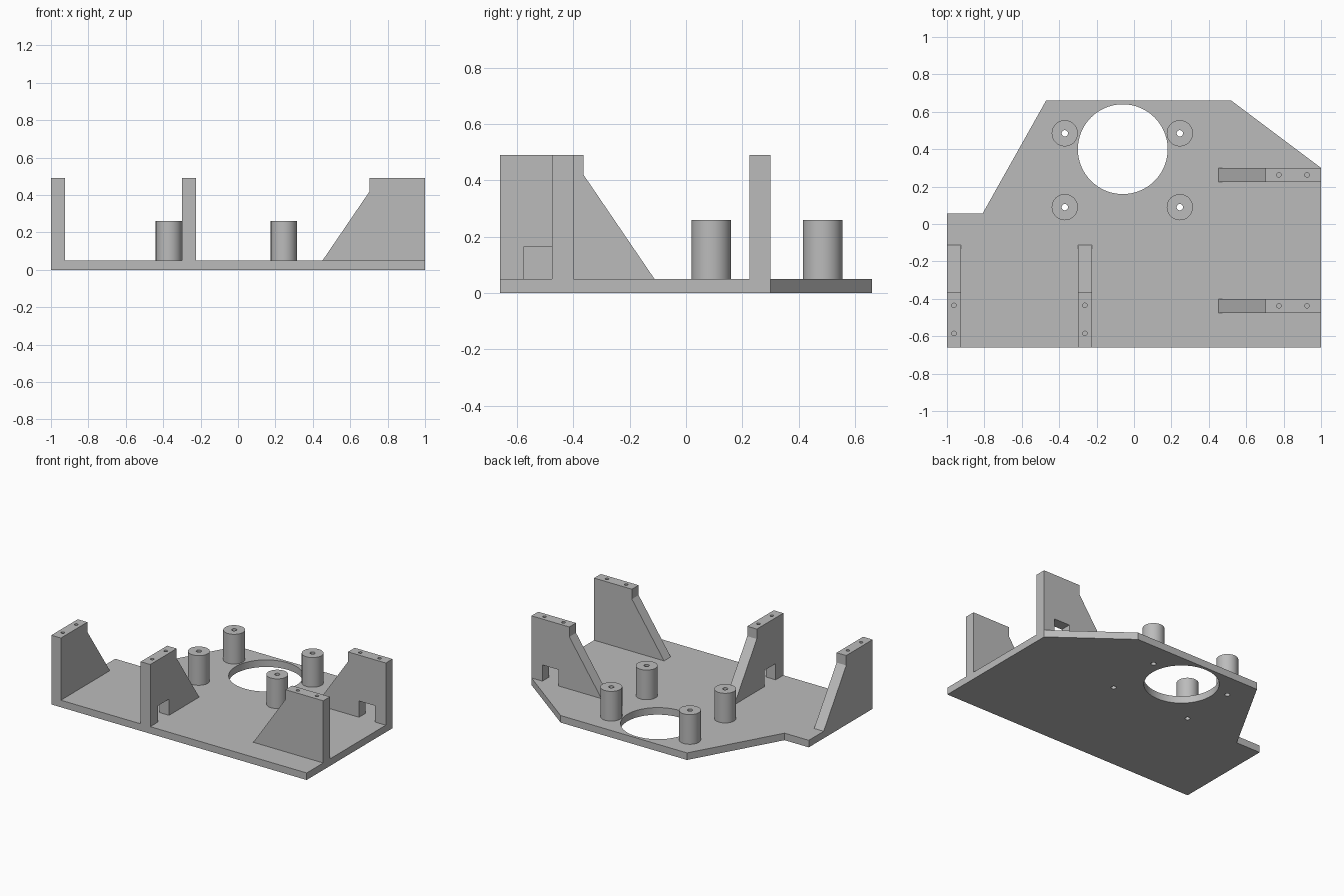
import bpy, bmesh, math
from mathutils import Matrix, Vector

cube = bpy.data.objects.get("Cube")
if cube:
    bpy.data.objects.remove(cube, do_unlink=True)

GREY = (0.5, 0.5, 0.5, 1)
mat = bpy.data.materials.new("plain grey")
mat.use_nodes = True
mat.diffuse_color = GREY
mat.node_tree.nodes["Principled BSDF"].inputs["Base Color"].default_value = GREY

BASE, TOP, POST = 0.05, 0.49, 0.26   # plate, bracket and standoff heights


def add_object(name, bm):
    bmesh.ops.recalc_face_normals(bm, faces=bm.faces)
    mesh = bpy.data.meshes.new(name)
    bm.to_mesh(mesh)
    bm.free()
    mesh.materials.append(mat)
    obj = bpy.data.objects.new(name, mesh)
    bpy.context.collection.objects.link(obj)
    return obj


def prism(name, points, direction):
    """Extrude a closed outline along a direction."""
    bm = bmesh.new()
    face = bm.faces.new([bm.verts.new(p) for p in points])
    result = bmesh.ops.extrude_face_region(bm, geom=[face], use_keep_orig=True)
    verts = [g for g in result["geom"] if isinstance(g, bmesh.types.BMVert)]
    bmesh.ops.translate(bm, verts=verts, vec=Vector(direction))
    return add_object(name, bm)


def cylinder(name, x, y, z0, z1, radius, sides=48):
    bm = bmesh.new()
    bmesh.ops.create_cone(bm, cap_ends=True, segments=sides, radius1=radius,
                          radius2=radius, depth=z1 - z0,
                          matrix=Matrix.Translation((x, y, (z0 + z1) / 2)))
    return add_object(name, bm)


def drill(obj, holes):
    """Cut round holes given as (x, y, z0, z1, radius), then bake the result."""
    cutters = []
    for hole in holes:
        cutter = cylinder("hole_cutter", *hole)
        cutter.hide_render = True
        mod = obj.modifiers.new("hole", 'BOOLEAN')
        mod.operation, mod.solver, mod.object = 'DIFFERENCE', 'EXACT', cutter
        cutters.append(cutter)
    graph = bpy.context.evaluated_depsgraph_get()
    mesh = bpy.data.meshes.new_from_object(obj.evaluated_get(graph))
    obj.modifiers.clear()
    obj.data = mesh
    for cutter in cutters:
        bpy.data.objects.remove(cutter, do_unlink=True)
    bpy.ops.object.select_all(action='DESELECT')
    obj.select_set(True)
    bpy.context.view_layer.objects.active = obj
    bpy.ops.object.shade_smooth_by_angle(angle=math.radians(30))


# Base plate with its large round opening and screw holes
posts = [(x, y) for x in (-0.37, 0.245) for y in (0.09, 0.485)]
outline = [(-1, -0.66), (1, -0.66), (1, 0.3), (0.52, 0.66),
           (-0.47, 0.66), (-0.81, 0.055), (-1, 0.055)]
plate = prism("base_plate", [(x, y, 0) for x, y in outline], (0, 0, BASE))
drill(plate, [(-0.06, 0.4, -0.1, 0.2, 0.24, 96)]
      + [(x, y, -0.1, 0.2, 0.017, 24) for x, y in posts])

# Hollow round standoffs
for i, (x, y) in enumerate(posts):
    post = cylinder(f"standoff_{i + 1}", x, y, BASE, POST, 0.07)
    drill(post, [(x, y, 0, 0.4, 0.017, 24)])

# Gusset brackets: profile runs inward from the plate edge
NOTCH = [(0.085, BASE), (0.085, 0.165), (0.21, 0.165), (0.21, BASE)]


def bracket(name, start, inward, across, notched):
    start, inward, across = Vector(start), Vector(inward), Vector(across)
    profile = [(0, BASE)] + (NOTCH if notched else [])
    profile += [(0.548, BASE), (0.296, 0.42), (0.296, TOP), (0, TOP)]
    obj = prism(name, [start + inward * u + Vector((0, 0, z)) for u, z in profile], across)
    holes = []
    for u in (0.075, 0.225):
        p = start + inward * u + across / 2
        holes.append((p.x, p.y, TOP - 0.12, TOP + 0.1, 0.012, 24))
    drill(obj, holes)


T = 0.075
bracket("front_bracket_outer", (-1, -0.66, 0), (0, 1, 0), (T, 0, 0), False)
bracket("front_bracket_inner", (-0.3, -0.66, 0), (0, 1, 0), (T, 0, 0), True)
bracket("side_bracket_front", (1, -0.475, 0), (-1, 0, 0), (0, T, 0), False)
bracket("side_bracket_back", (1, 0.225, 0), (-1, 0, 0), (0, T, 0), True)
